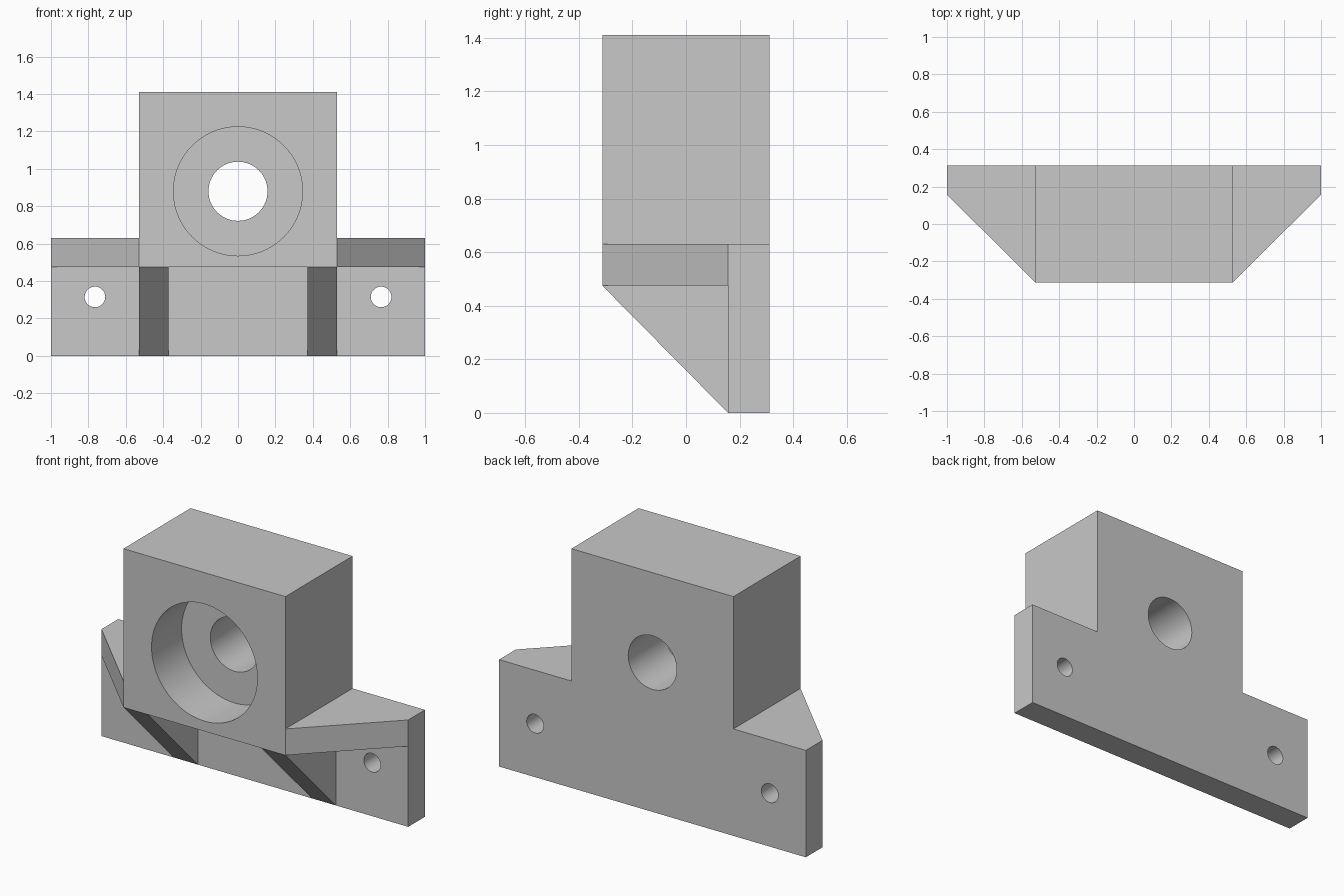
import bpy, bmesh
from mathutils import Vector

cube = bpy.data.objects.get("Cube")
if cube:
    bpy.data.objects.remove(cube, do_unlink=True)

# Main dimensions
BACK, FRONT, PLATE = 0.3125, -0.3125, 0.157   # y of rear, front and plate face
TOP, WING, SHELF = 1.41, 0.63, 0.475          # heights
BLOCK, GUSSET, END = 0.528, 0.372, 1.0        # half widths
BORE_Z, SCREW_X, SCREW_Z = 0.88, 0.765, 0.315

grey = bpy.data.materials.new("plain grey")
colour = (0.58, 0.58, 0.58, 1)
grey.diffuse_color = colour
grey.use_nodes = True
grey.node_tree.nodes["Principled BSDF"].inputs["Base Color"].default_value = colour


def prism(name, points, offset):
    """Extrude a closed 3D outline along an offset."""
    bm = bmesh.new()
    face = bm.faces.new([bm.verts.new(p) for p in points])
    swept = bmesh.ops.extrude_face_region(bm, geom=[face])["geom"]
    moved = [v for v in swept if isinstance(v, bmesh.types.BMVert)]
    bmesh.ops.translate(bm, verts=moved, vec=Vector(offset))
    bmesh.ops.recalc_face_normals(bm, faces=bm.faces)
    mesh = bpy.data.meshes.new(name)
    bm.to_mesh(mesh)
    bm.free()
    obj = bpy.data.objects.new(name, mesh)
    bpy.context.collection.objects.link(obj)
    mesh.materials.append(grey)
    return obj


def box(name, x0, x1, y0, y1, z0, z1):
    outline = [(x0, y0, z0), (x1, y0, z0), (x1, y1, z0), (x0, y1, z0)]
    return prism(name, outline, (0, 0, z1 - z0))


def cylinder(name, x, z, radius, y0, y1, sides):
    bpy.ops.mesh.primitive_cylinder_add(
        vertices=sides, radius=radius, depth=y1 - y0,
        location=(x, (y0 + y1) / 2, z), rotation=(1.5707963, 0, 0))
    obj = bpy.context.object
    obj.name = name
    obj.data.materials.append(grey)
    return obj


# Body: the stepped front outline swept through the full depth
half = [(END, 0), (END, WING), (BLOCK, WING), (BLOCK, TOP)]
outline = half + [(-x, z) for x, z in reversed(half)]
body = prism("bearing_bracket", [(x, FRONT, z) for x, z in outline],
             (0, BACK - FRONT, 0))

cutters = []

# Sloping front of the gussets
run, rise = PLATE - FRONT, SHELF
slope = [(PLATE + run, -rise), (FRONT - run, 2 * rise), (FRONT - run, -rise)]
cutters.append(prism("slope_cutter", [(-2, y, z) for y, z in slope], (4, 0, 0)))

# Open space between the gussets
cutters.append(box("middle_cutter", -GUSSET, GUSSET, -1, PLATE, -1, SHELF))

for side, label in ((1, "left"), (-1, "right")):
    # Open space under each wing
    x0, x1 = sorted((side * BLOCK, side * 2))
    cutters.append(box(label + "_wing_cutter", x0, x1, -1, PLATE, -1, SHELF))
    # Angled front of each wing
    dx = END - BLOCK
    plan = [(BLOCK, FRONT), (END + dx, PLATE + run), (END + dx, FRONT - run), (BLOCK, FRONT - run)]
    cutters.append(prism(label + "_bevel_cutter",
                         [(side * x, y, -1) for x, y in plan], (0, 0, 3)))
    # Screw hole
    cutters.append(cylinder(label + "_screw_cutter", side * SCREW_X, SCREW_Z,
                            0.055, -1, 1, 48))

# Bearing recess and shaft bore
cutters.append(cylinder("recess_cutter", 0, BORE_Z, 0.345, -1, FRONT + 0.28, 80))
cutters.append(cylinder("bore_cutter", 0, BORE_Z, 0.158, -1, 1, 64))

bpy.ops.object.select_all(action="DESELECT")
bpy.context.view_layer.objects.active = body
body.select_set(True)
for cutter in cutters:
    cutter.hide_render = True
    mod = body.modifiers.new(cutter.name, "BOOLEAN")
    mod.operation = "DIFFERENCE"
    mod.solver = "EXACT"
    mod.object = cutter
    bpy.ops.object.modifier_apply(modifier=mod.name)
for cutter in cutters:
    bpy.data.objects.remove(cutter, do_unlink=True)

bpy.ops.object.shade_smooth_by_angle(angle=0.52)
